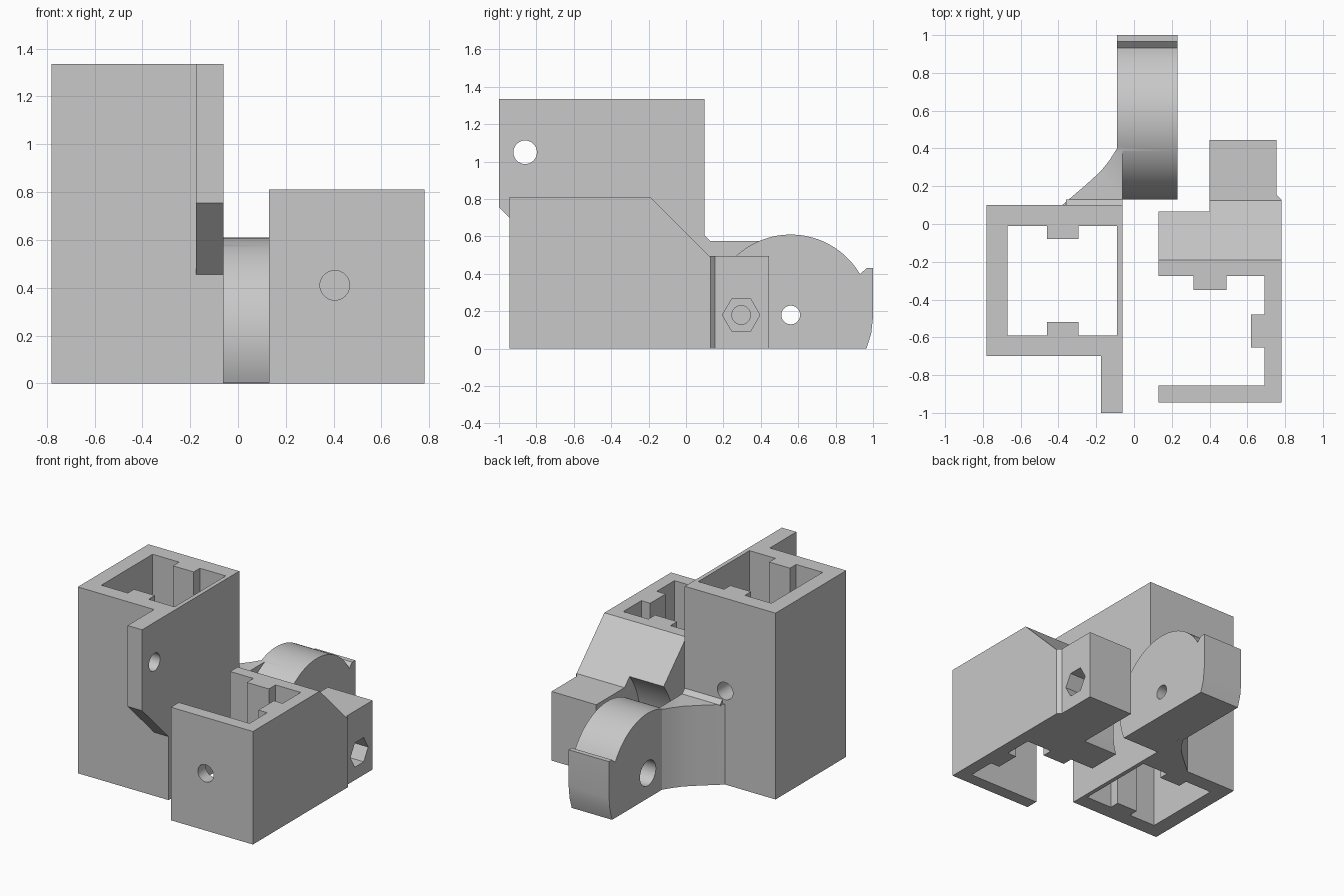
import bpy, bmesh, math

cube = bpy.data.objects.get("Cube")
if cube:
    bpy.data.objects.remove(cube, do_unlink=True)

grey = bpy.data.materials.new("light_grey")
grey.use_nodes = True
COLOUR = (0.58, 0.58, 0.58, 1)
grey.diffuse_color = COLOUR
grey.node_tree.nodes["Principled BSDF"].inputs["Base Color"].default_value = COLOUR


def prism(name, points, axis, lo, hi):
    """Extrude a flat outline along an axis; outlines are (y,z), (x,z) or (x,y)."""
    place = {"x": lambda p, d: (d, p[0], p[1]),
             "y": lambda p, d: (p[0], d, p[1]),
             "z": lambda p, d: (p[0], p[1], d)}[axis]
    bm = bmesh.new()
    base = [bm.verts.new(place(p, lo)) for p in points]
    top = [bm.verts.new(place(p, hi)) for p in points]
    bm.faces.new(base)
    bm.faces.new(top)
    for i in range(len(points)):
        j = (i + 1) % len(points)
        bm.faces.new((base[i], base[j], top[j], top[i]))
    bmesh.ops.recalc_face_normals(bm, faces=bm.faces)
    mesh = bpy.data.meshes.new(name)
    bm.to_mesh(mesh)
    bm.free()
    ob = bpy.data.objects.new(name, mesh)
    bpy.context.collection.objects.link(ob)
    return ob


def arc(centre, radius, start, end, steps):
    angles = [math.radians(start + (end - start) * i / steps) for i in range(steps + 1)]
    return [(centre[0] + radius * math.cos(a), centre[1] + radius * math.sin(a)) for a in angles]


def ring(centre, radius, sides=32):
    return arc(centre, radius, 0, 360, sides)[:-1]


def rect(x0, x1, y0, y1):
    return [(x0, y0), (x1, y0), (x1, y1), (x0, y1)]


def combine(body, other, operation):
    mod = body.modifiers.new("combine", "BOOLEAN")
    mod.operation = operation
    mod.solver = "EXACT"
    mod.object = other
    bpy.ops.object.select_all(action="DESELECT")
    bpy.context.view_layer.objects.active = body
    body.select_set(True)
    bpy.ops.object.modifier_apply(modifier=mod.name)
    bpy.data.objects.remove(other, do_unlink=True)


def add(body, *args):
    combine(body, prism("addition", *args), "UNION")


def cut(body, *args):
    combine(body, prism("cutter", *args), "DIFFERENCE")


def finish(body):
    body.data.materials.clear()
    body.data.materials.append(grey)
    bpy.ops.object.select_all(action="DESELECT")
    bpy.context.view_layer.objects.active = body
    body.select_set(True)
    bpy.ops.object.shade_smooth_by_angle(angle=math.radians(25))


PIVOT = (0.56, 0.18)

# Tall tube with a ribbed cavity
tube = prism("tall_tube_bracket", rect(-0.78, -0.06, -0.70, 0.10), "z", 0, 1.335)
cavity = [(-0.67, -0.59), (-0.46, -0.59), (-0.46, -0.52), (-0.295, -0.52),
          (-0.295, -0.59), (-0.09, -0.59), (-0.09, -0.01), (-0.295, -0.01),
          (-0.295, -0.08), (-0.46, -0.08), (-0.46, -0.01), (-0.67, -0.01)]
cut(tube, cavity, "z", -0.1, 1.5)

# Fin on the front edge, sloped underneath
add(tube, [(-1, 0.755), (-0.66, 0.415), (-0.66, 1.335), (-1, 1.335)], "x", -0.175, -0.06)

# Curved web and its small top chamfer
add(tube, [(-0.38, 0.05), (-0.06, 0.05), (-0.06, 0.40), (-0.09, 0.40),
           (-0.13, 0.337), (-0.175, 0.28), (-0.255, 0.207), (-0.38, 0.10)],
    "z", 0, 0.575)
add(tube, [(0.06, 0.55), (0.10, 0.55), (0.13, 0.575), (0.10, 0.605), (0.06, 0.605)],
    "x", -0.36, -0.06)

# Hinge knuckle with a stop lip
knuckle = arc(PIVOT, 0.43, 204.7, 30.5, 48)
knuckle += [(0.965, 0.43), (1.0, 0.43), (1.0, 0.17), (0.99, 0.08), (0.965, 0)]
add(tube, knuckle, "x", -0.09, 0.23)

# Holes in the fin, the knuckle and the back wall
cut(tube, ring((-0.86, 1.05), 0.063), "x", -0.3, 0.1)
cut(tube, ring(PIVOT, 0.05), "x", -0.3, 0.4)
cut(tube, ring(PIVOT, 0.09), "x", -0.3, 0.03)
cut(tube, ring((-0.38, 0.67), 0.062), "y", -0.2, 0.3)
finish(tube)

# Low open clamp with a sloped back
clamp = prism("open_clamp_bracket", [(-0.945, 0), (0.13, 0), (0.13, 0.49),
                                     (-0.19, 0.81), (-0.945, 0.81)], "x", 0.13, 0.78)
channel = [(0.0, -0.855), (0.69, -0.855), (0.69, -0.655), (0.62, -0.655),
           (0.62, -0.48), (0.69, -0.48), (0.69, -0.275), (0.49, -0.275),
           (0.49, -0.35), (0.315, -0.35), (0.315, -0.275), (0.0, -0.275)]
cut(clamp, channel, "z", -0.1, 1.0)

# Round clearance for the knuckle
cut(clamp, ring(PIVOT, 0.618, 96), "x", 0.0, 0.40)

# Hinge lug
add(clamp, [(0.40, 0.10), (0.78, 0.10), (0.78, 0.13), (0.755, 0.155),
            (0.755, 0.445), (0.40, 0.445)], "z", 0, 0.495)

# Bolt hole with hexagonal nut pocket, and the front screw hole
cut(clamp, ring((0.295, 0.18), 0.05), "x", 0.3, 0.9)
cut(clamp, ring((0.295, 0.18), 0.10, 6), "x", 0.62, 0.9)
cut(clamp, ring((0.405, 0.41), 0.062), "y", -1.1, -0.7)
finish(clamp)
